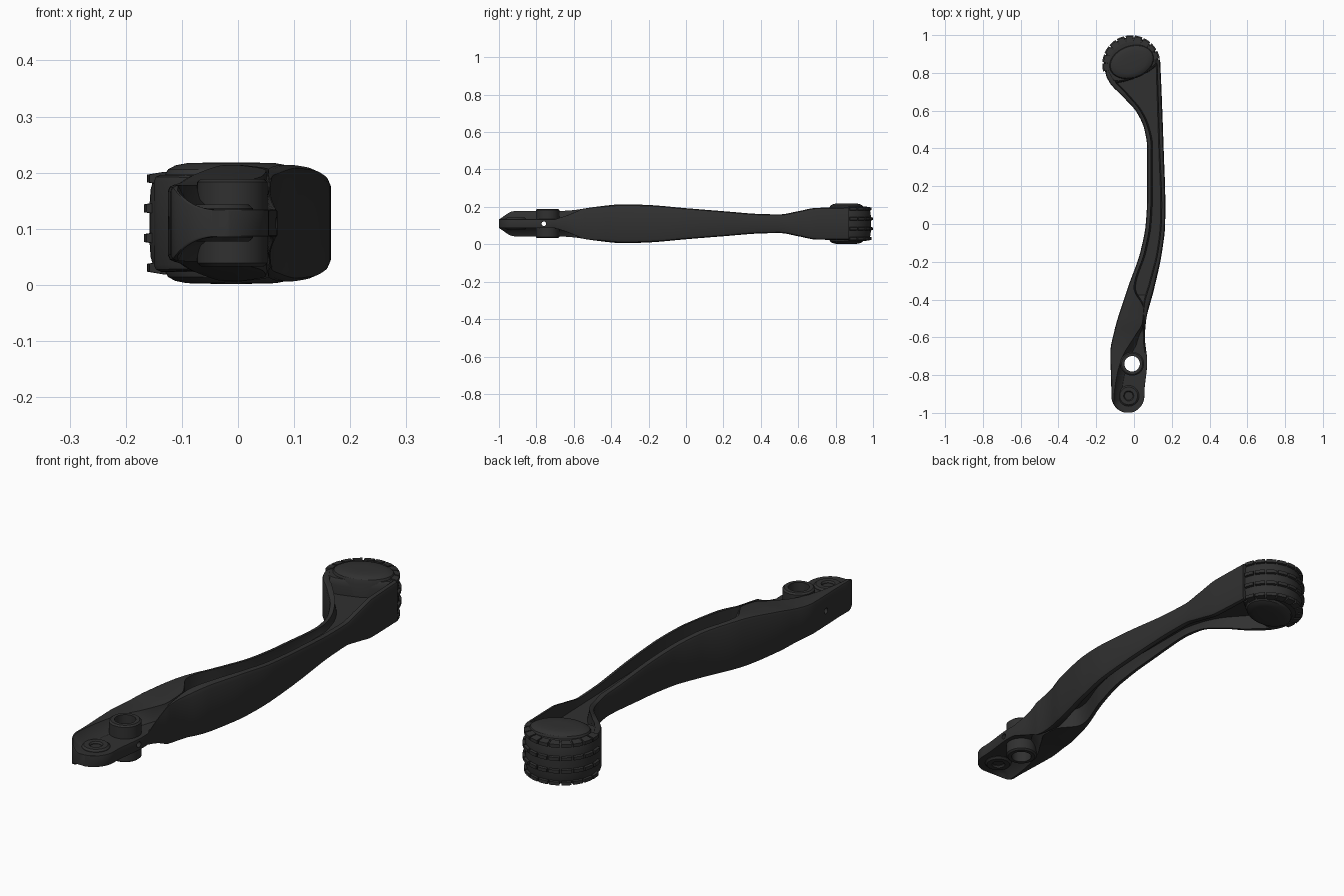
import bpy, bmesh
from math import sin, cos, pi, sqrt, radians
from mathutils import Matrix

if "Cube" in bpy.data.objects:
    bpy.data.objects.remove(bpy.data.objects["Cube"])

ZC = 0.11  # mid height, the lever is mirrored about this plane
mat = bpy.data.materials.new("dark_black")
mat.diffuse_color = (0.03, 0.03, 0.03, 1)
mat.use_nodes = True
mat.node_tree.nodes["Principled BSDF"].inputs["Base Color"].default_value = mat.diffuse_color


def curve(pts):
    """Smooth monotone interpolation through (y, value) points."""
    n = len(pts)
    s = [(pts[i+1][1]-pts[i][1])/(pts[i+1][0]-pts[i][0]) for i in range(n-1)]
    t = [s[0]] + [2*p*q/(p+q) if p*q > 0 else 0 for p, q in zip(s, s[1:])] + [s[-1]]

    def f(y):
        y = min(max(y, pts[0][0]), pts[-1][0])
        i = next(k for k in range(n-1) if y <= pts[k+1][0])
        d = pts[i+1][0]-pts[i][0]
        u = (y-pts[i][0])/d
        return ((2*u**3-3*u*u+1)*pts[i][1] + (u**3-2*u*u+u)*d*t[i]
                + (3*u*u-2*u**3)*pts[i+1][1] + (u**3-u*u)*d*t[i+1])
    return f


def finish(bm, name, angle=30):
    bmesh.ops.recalc_face_normals(bm, faces=bm.faces)
    me = bpy.data.meshes.new(name)
    bm.to_mesh(me)
    bm.free()
    ob = bpy.data.objects.new(name, me)
    bpy.context.collection.objects.link(ob)
    me.materials.append(mat)
    smooth(ob, angle)
    return ob


def smooth(ob, angle=30):
    bpy.ops.object.select_all(action='DESELECT')
    ob.select_set(True)
    bpy.context.view_layer.objects.active = ob
    bpy.ops.object.shade_smooth_by_angle(angle=radians(angle))


def loft(rings, name, angle=30):
    bm = bmesh.new()
    vs = [[bm.verts.new(p) for p in r] for r in rings]
    for r, q in zip(vs, vs[1:]):
        for i in range(len(r)):
            j = (i+1) % len(r)
            bm.faces.new((r[i], r[j], q[j], q[i]))
    bm.faces.new(vs[0])
    bm.faces.new(vs[-1][::-1])
    return finish(bm, name, angle)


def lathe(x, y, profile, name, n=40):
    """Solid of revolution about a vertical axis, profile = (radius, z)."""
    return loft([[(x+r*cos(2*pi*i/n), y+r*sin(2*pi*i/n), z) for i in range(n)]
                 for r, z in profile], name)


def cut(ob, cutter):
    m = ob.modifiers.new("cut", 'BOOLEAN')
    m.object = cutter
    m.operation = 'DIFFERENCE'
    m.solver = 'EXACT'
    bpy.context.view_layer.objects.active = ob
    bpy.ops.object.modifier_apply(modifier=m.name)
    smooth(ob)


# Plan outline, height and recess edges along the lever
left = curve([(-1, -.12), (-.9, -.12), (-.68, -.125), (-.57, -.105), (-.33, -.03),
              (-.15, .033), (0, .062), (.15, .07), (.4, .07), (.5, .055), (.59, .015),
              (.67, -.055), (.75, -.13), (.8, -.15), (.88, -.13)])
right = curve([(-1, .055), (-.9, .055), (-.73, .07), (-.6, .058), (-.52, .063), (-.35, .105),
               (-.15, .148), (0, .165), (.1, .166), (.4, .157), (.7, .146), (.88, .138)])
height = curve([(-1, .023), (-.92, .067), (-.66, .069), (-.6, .073), (-.5, .088), (-.33, .104),
                (-.2, .1), (0, .083), (.2, .067), (.4, .052), (.5, .05), (.6, .067),
                (.7, .085), (.88, .087)])
rec_a = curve([(-1, -.11), (-.9, -.105), (-.8, -.09), (-.7, -.06), (-.6, 0), (-.52, .045),
               (-.45, .05), (-.34, 0), (-.15, .055), (0, .083), (.15, .09), (.42, .09),
               (.52, .07), (.6, .033), (.7, -.05), (.76, -.1), (.88, -.1)])
rec_b = curve([(-.55, .055), (-.45, .054), (-.3, .09), (-.15, .127), (0, .145), (.1, .147),
               (.4, .137), (.88, .122)])
face = curve([(-.7, 0), (-.56, 1)])   # growth of the finger face from the pivot plate


def section(y):
    xl, xr, h = left(y), right(y), height(y)
    if y < -.91:                       # rounded pivot end
        k = sqrt(max(0, 1-((y+.91)/.09)**2))
        m, d = (xl+xr)/2, (xr-xl)/2
        xl, xr = m-d*k, m+d*k
    pivot = y < -.55
    b = xr-.003 if pivot else rec_b(y)
    a = min(max(rec_a(y), xl+.004), b-.003)
    w = b-a
    f = min(h, max(.024, h-1.5*w))
    hr = max(f, .024+(h-.024)*face(y))
    w1 = min(.04 if pivot else .008, w*.45)
    w2 = min(.006, w*.3)
    rl = min(.012, (a-xl)*.7)
    rr = min(.02, (xr-b)*.8, hr*.3)
    top = [(xl, h-rl), (xl+rl*.3, h-rl*.3), (xl+rl, h), (a, h), (a+w1*.35, h+(f-h)*.6),
           (a+w1, f), (b-w2, f), (b, hr), (xr-rr, hr), (xr-rr*.3, hr-rr*.3), (xr, hr-rr)]
    return [(x, y, ZC+z) for x, z in top] + [(x, y, ZC-z) for x, z in reversed(top)]


ys = [-.91-.0885*sin(pi/2*(1-i/14)) for i in range(14)] + [-.91+1.78*i/170 for i in range(171)]
lever = loft([section(y) for y in ys], "lever_body")

# Pivot boss and its bore, plus the small cross pin hole
PX, PY = -.01, -.74
boss = lathe(PX, PY, [(.056, .033), (.063, .039), (.063, .183), (.056, .189)], "pivot_boss")
bore = lathe(PX, PY, [(.041, -.1), (.041, .4)], "bore_cutter")
bm = bmesh.new()
bmesh.ops.create_cone(bm, cap_ends=True, segments=16, radius1=.012, radius2=.012, depth=.6,
                      matrix=Matrix.Translation((0, -.76, ZC)) @ Matrix.Rotation(pi/2, 4, 'Y'))
pin = finish(bm, "pin_cutter")
for ob in (lever, boss):
    cut(ob, bore)
    cut(ob, pin)
for c in (bore, pin):
    bpy.data.objects.remove(c)

# Dimpled adjuster pads above and below the end plate
for s, nm in ((1, "upper"), (-1, "lower")):
    lathe(-.028, -.91, [(r, ZC+s*z) for r, z in ((.055, .01), (.055, .026), (.047, .033),
          (.027, .033), (.022, .026), (.022, .02), (.001, .017))], nm+"_adjuster_disc")

# Rubber tip: band outline is an arc closed by a slanted inner edge
CX, CY, R = -.014, .845, .144
arc = [(CX+R*cos(radians(t)), CY+R*sin(radians(t))) for t in range(2, 206, 6)]
edge = curve([(-.16, .77), (-.1, .745), (-.02, .763), (.06, .795), (.13, .845)])
outline = arc + [(x, edge(x)) for x in (-.12, -.09, -.05, -.01, .03, .07, .1)]


def ring(k, z):
    return [(CX+(x-CX)*k, CY+.005+(y-CY-.005)*k, z) for x, y in outline]


half = [(1, .03), (.985, .06), (.95, .078), (.88, .087)]
loft([ring(k, ZC-z) for k, z in reversed(half)] + [ring(k, ZC+z) for k, z in half], "tip_grip")

# Domed core standing proud of the band on both sides
core = []
for k, z in [(.3, .108), (.65, .107), (.82, .103), (.93, .096), (1, .08)]:
    core.append((k, z))
n, tilt = 48, radians(20)


def core_ring(k, z):
    pts = []
    for i in range(n):
        u, v = .125*k*cos(2*pi*i/n), .088*k*sin(2*pi*i/n)
        pts.append((-.012+u*cos(tilt)-v*sin(tilt), .858+u*sin(tilt)+v*cos(tilt), z))
    return pts


loft([core_ring(k, ZC-z) for k, z in core]
     + [core_ring(k, ZC+z) for k, z in reversed(core)], "tip_core")

# Four rows of tread blocks wrapped round the tip
bm = bmesh.new()
for row in range(4):
    z = ZC+(row-1.5)*.053
    r0 = R-.008 if row in (1, 2) else R-.014
    for j in range(10):
        t0 = 12+j*18.5
        vs = []
        for i in range(5):
            t = radians(t0+i*3.9)
            for r, dz in ((r0-.012, -.012), (r0+.018, -.007), (r0+.018, .007), (r0-.012, .012)):
                vs.append(bm.verts.new((CX+r*cos(t), CY+r*sin(t), z+dz)))
        for i in range(4):
            for k in range(4):
                m = (k+1) % 4
                bm.faces.new((vs[4*i+k], vs[4*i+m], vs[4*i+4+m], vs[4*i+4+k]))
        bm.faces.new(vs[:4])
        bm.faces.new(vs[-4:])
finish(bm, "tip_tread")
